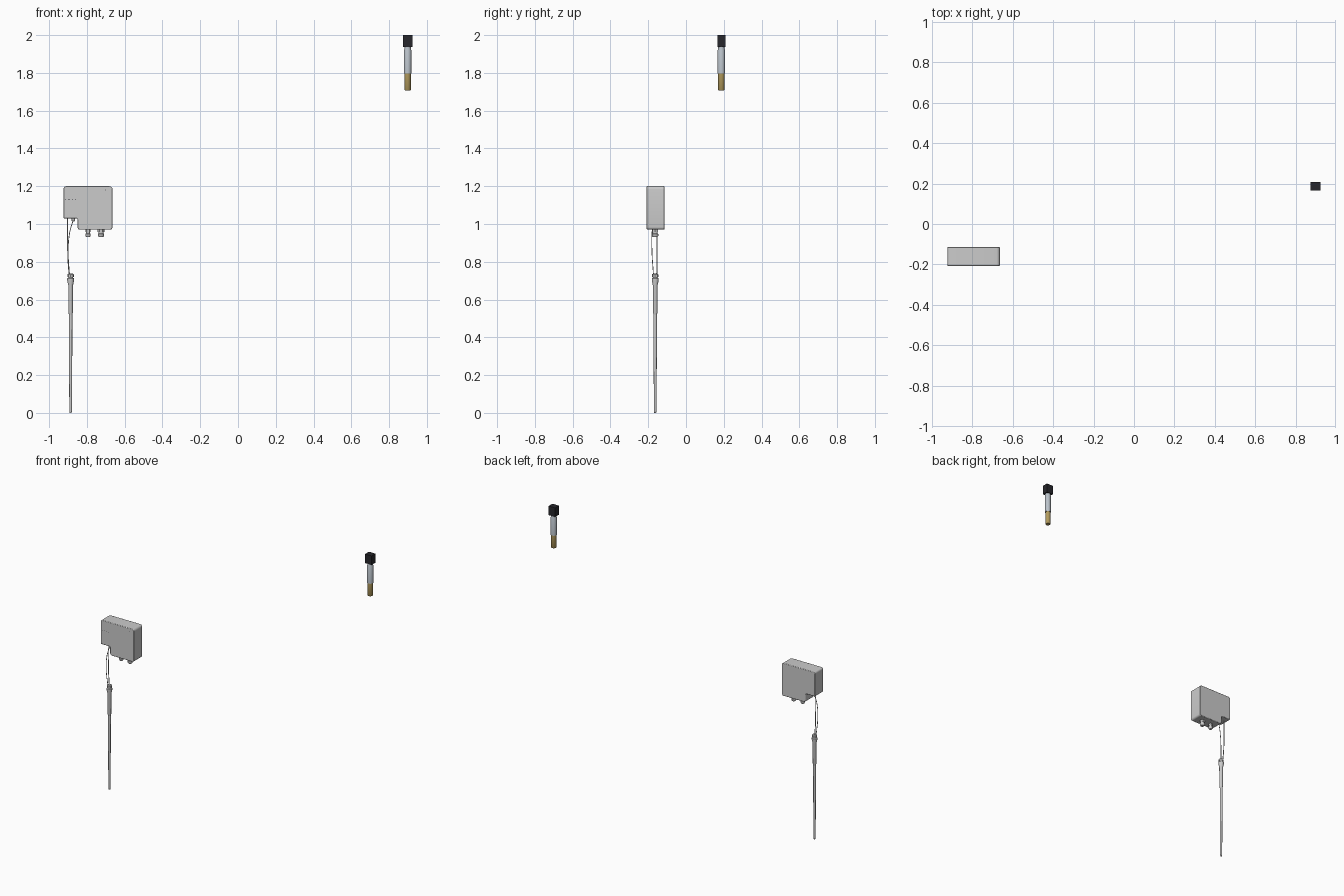
import bpy, bmesh, math
from mathutils import Vector

if "Cube" in bpy.data.objects:
    bpy.data.objects.remove(bpy.data.objects["Cube"])

def material(name, rgb):
    m = bpy.data.materials.new(name)
    m.diffuse_color = (*rgb, 1)
    m.use_nodes = True
    m.node_tree.nodes["Principled BSDF"].inputs["Base Color"].default_value = m.diffuse_color
    return m

black = material("black_plastic", (0.02, 0.02, 0.025))
brass = material("brass", (0.45, 0.33, 0.11))
steel = material("steel", (0.5, 0.55, 0.6))

def make(name, bm, mat=None, smooth=True):
    bmesh.ops.recalc_face_normals(bm, faces=bm.faces)
    me = bpy.data.meshes.new(name)
    bm.to_mesh(me)
    bm.free()
    ob = bpy.data.objects.new(name, me)
    bpy.context.collection.objects.link(ob)
    if mat:
        me.materials.append(mat)
    if smooth:
        bpy.ops.object.select_all(action='DESELECT')
        ob.select_set(True)
        bpy.context.view_layer.objects.active = ob
        bpy.ops.object.shade_smooth_by_angle(angle=math.radians(35))
    return ob

def lathe(name, x, y, profile, sides=24, mat=None):
    """Stack of rings (radius, z) about a vertical axis, capped at both ends."""
    bm = bmesh.new()
    rings = [[bm.verts.new((x + r * math.cos(2 * math.pi * i / sides),
                            y + r * math.sin(2 * math.pi * i / sides), z))
              for i in range(sides)] for r, z in profile]
    for a, b in zip(rings, rings[1:]):
        for i in range(sides):
            j = (i + 1) % sides
            bm.faces.new((a[i], a[j], b[j], b[i]))
    bm.faces.new(rings[0])
    bm.faces.new(rings[-1])
    return make(name, bm, mat)

def rounded(points, steps=5):
    """Round each (x, z, radius) corner of a closed profile."""
    out, n = [], len(points)
    for i, (x, z, r) in enumerate(points):
        p = Vector((x, z))
        a = p + (Vector(points[i - 1][:2]) - p).normalized() * r
        b = p + (Vector(points[(i + 1) % n][:2]) - p).normalized() * r
        c = a + b - p
        for k in range(steps + 1):
            t = k / steps * math.pi / 2
            out.append(c + (a - c) * math.cos(t) + (b - c) * math.sin(t))
    return out

def wire(name, points, radius):
    cu = bpy.data.curves.new(name, 'CURVE')
    cu.dimensions = '3D'
    cu.bevel_depth = radius
    cu.bevel_resolution = 2
    sp = cu.splines.new('BEZIER')
    sp.bezier_points.add(len(points) - 1)
    for bp, p in zip(sp.bezier_points, points):
        bp.co = p
        bp.handle_left_type = bp.handle_right_type = 'AUTO'
    ob = bpy.data.objects.new(name, cu)
    bpy.context.collection.objects.link(ob)

# Housing: rounded outline with a step at the lower left
Y0, Y1 = -0.208, -0.114
outline = rounded([(-0.923, 1.2, 0.013), (-0.923, 1.03, 0.004), (-0.85, 1.03, 0.008),
                   (-0.85, 0.97, 0.014), (-0.664, 0.97, 0.014), (-0.664, 1.2, 0.017)])
bm = bmesh.new()
face = bm.faces.new([bm.verts.new((p.x, Y0, p.y)) for p in outline])
ext = bmesh.ops.extrude_face_region(bm, geom=[face])
bmesh.ops.translate(bm, vec=(0, Y1 - Y0, 0),
                    verts=[v for v in ext['geom'] if isinstance(v, bmesh.types.BMVert)])
housing = make("housing", bm)
bev = housing.modifiers.new("edge_round", 'BEVEL')
bev.width = 0.003
bev.segments = 2
bev.limit_method = 'ANGLE'
bev.angle_limit = math.radians(50)

# Indicator lights on the front
for i, x in enumerate([-0.912, -0.895, -0.878, -0.861, -0.70]):
    bm = bmesh.new()
    bmesh.ops.create_cube(bm, size=0.004)
    bmesh.ops.translate(bm, vec=(x, Y0 + 0.0015, 1.13 if i < 4 else 1.18), verts=bm.verts)
    make(f"indicator_{i + 1}", bm, black, False)

# Cable glands under the housing: hexagonal nut and domed cap
for i, (x, s) in enumerate([(-0.794, 0.9), (-0.725, 1.1)]):
    lathe(f"gland_nut_{i + 1}", x, -0.163, [(0.016 * s, 0.972), (0.016 * s, 0.957)], 6)
    lathe(f"gland_cap_{i + 1}", x, -0.163,
          [(0.012 * s, 0.958), (0.012 * s, 0.95), (0.015 * s, 0.948),
           (0.015 * s, 0.938), (0.011 * s, 0.931)], 16)
lathe("probe_cable_socket", -0.872, -0.163, [(0.009, 1.032), (0.009, 1.018), (0.006, 1.012)], 12)

# Probe: long tapering rod with a handle and collar
PX, PY = -0.886, -0.163
lathe("probe_rod", PX, PY, [(0.005, 0.0), (0.007, 0.01), (0.0085, 0.3), (0.009, 0.53)], 20)
lathe("probe_handle", PX, PY,
      [(0.009, 0.52), (0.0115, 0.53), (0.0125, 0.675), (0.018, 0.7), (0.018, 0.712),
       (0.013, 0.716), (0.012, 0.722)], 20)
lathe("probe_collar", PX, PY, [(0.017, 0.72), (0.017, 0.733), (0.012, 0.737)], 8)

# Thin cables from housing to probe
wire("probe_cable_a", [(-0.902, -0.153, 1.035), (-0.902, -0.153, 0.92),
                       (-0.899, -0.153, 0.80), (-0.893, -0.155, 0.73)], 0.0028)
wire("probe_cable_b", [(-0.873, -0.172, 1.02), (-0.892, -0.18, 0.95),
                       (-0.899, -0.18, 0.85), (-0.892, -0.172, 0.73)], 0.0022)

# Separate sensor: black connector block, steel body, brass tip
SX, SY = 0.898, 0.187
bm = bmesh.new()
bmesh.ops.create_cube(bm, size=1)
bmesh.ops.scale(bm, vec=(0.05, 0.042, 0.064), verts=bm.verts)
bmesh.ops.translate(bm, vec=(SX, SY, 1.968), verts=bm.verts)
make("sensor_connector", bm, black, False)
lathe("sensor_body", SX, SY, [(0.0195, 1.798), (0.0195, 1.92), (0.0175, 1.925), (0.0175, 1.94)],
      32, steel)
lathe("sensor_tip", SX, SY, [(0.015, 1.708), (0.017, 1.711), (0.017, 1.80)], 32, brass)
